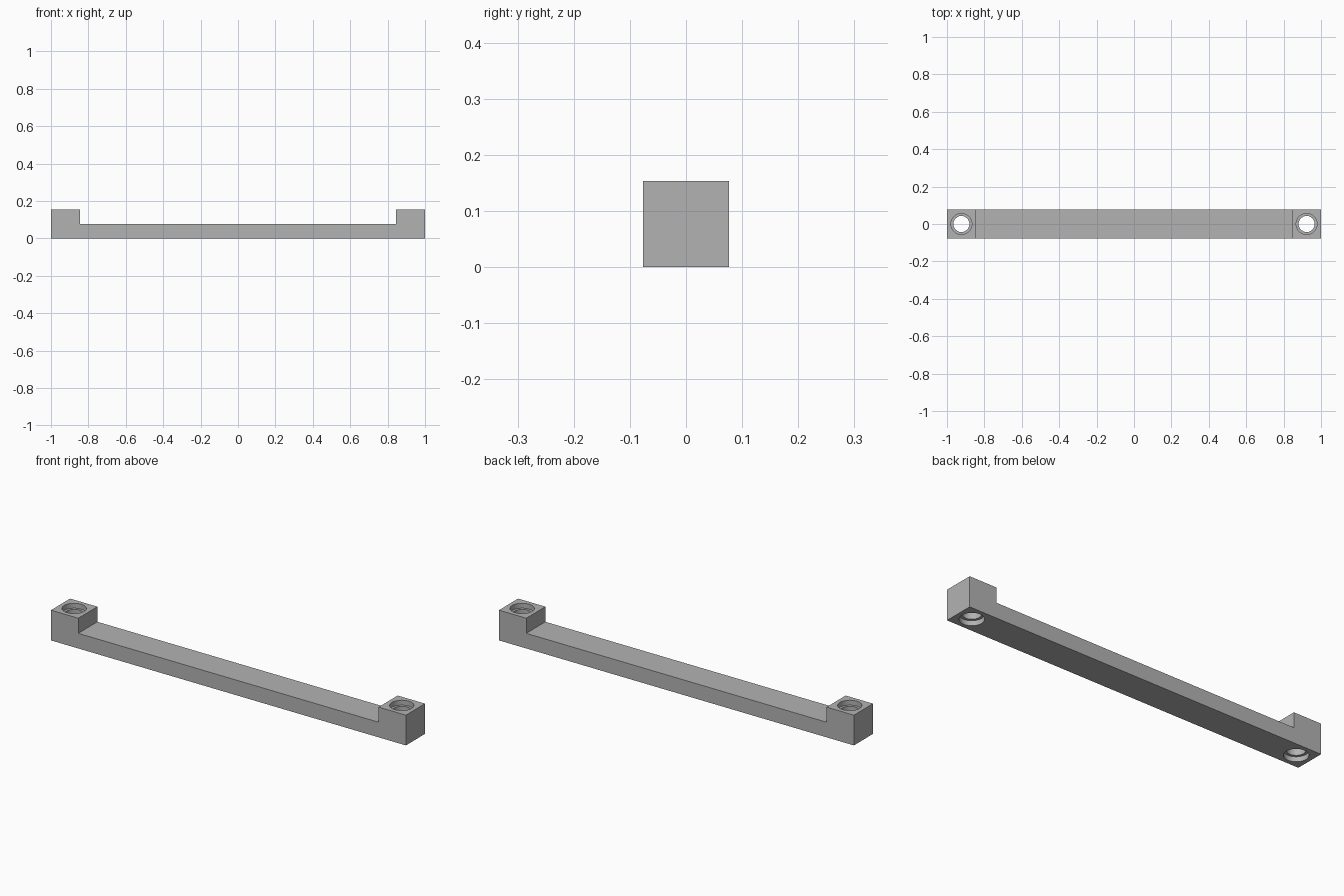
import bpy
import bmesh

WIDTH = HEIGHT = 0.154     # square section of the end blocks
BAR_TOP = HEIGHT / 2
BLOCK_IN = 0.846           # inner face of each end block
HOLE_X = 1 - HEIGHT / 2
BORE_R, RECESS_R, RECESS_DEPTH = 0.043, 0.056, 0.025

cube = bpy.data.objects.get("Cube")
if cube:
    bpy.data.objects.remove(cube, do_unlink=True)

grey = bpy.data.materials.new("plain grey")
grey.use_nodes = True
grey.diffuse_color = (0.45, 0.45, 0.45, 1)
grey.node_tree.nodes["Principled BSDF"].inputs["Base Color"].default_value = grey.diffuse_color


def add_object(name, bm):
    bmesh.ops.recalc_face_normals(bm, faces=bm.faces)
    mesh = bpy.data.meshes.new(name)
    bm.to_mesh(mesh)
    bm.free()
    mesh.materials.append(grey)
    obj = bpy.data.objects.new(name, mesh)
    bpy.context.collection.objects.link(obj)
    return obj


def stepped_cutter(x, sides=48):
    """Through bore with a wider recess at each end, lathed from a profile."""
    bm = bmesh.new()
    low, high, over = RECESS_DEPTH, HEIGHT - RECESS_DEPTH, 0.02
    profile = [(0, -over), (RECESS_R, -over), (RECESS_R, low), (BORE_R, low),
               (BORE_R, high), (RECESS_R, high), (RECESS_R, HEIGHT + over), (0, HEIGHT + over)]
    verts = [bm.verts.new((x + r, 0, z)) for r, z in profile]
    edges = [bm.edges.new(pair) for pair in zip(verts, verts[1:])]
    bmesh.ops.spin(bm, geom=verts + edges, cent=(x, 0, 0), axis=(0, 0, 1),
                   angle=6.2831853, steps=sides)
    bmesh.ops.remove_doubles(bm, verts=bm.verts, dist=0.0001)
    cutter = add_object("hole_cutter", bm)
    cutter.hide_render = True
    return cutter


# Handle bar with raised ends: side profile extruded across the width
bm = bmesh.new()
right_half = [(1, 0), (1, HEIGHT), (BLOCK_IN, HEIGHT), (BLOCK_IN, BAR_TOP)]
outline = right_half + [(-x, z) for x, z in reversed(right_half)]
side = bm.faces.new([bm.verts.new((x, -WIDTH / 2, z)) for x, z in outline])
extruded = bmesh.ops.extrude_face_region(bm, geom=[side])["geom"]
bmesh.ops.translate(bm, vec=(0, WIDTH, 0),
                    verts=[v for v in extruded if isinstance(v, bmesh.types.BMVert)])
bar = add_object("bar_with_raised_ends", bm)

# Stepped screw holes through both ends
bpy.context.view_layer.objects.active = bar
for x in (-HOLE_X, HOLE_X):
    cutter = stepped_cutter(x)
    cut = bar.modifiers.new("screw hole", 'BOOLEAN')
    cut.operation, cut.solver, cut.object = 'DIFFERENCE', 'EXACT', cutter
    bpy.ops.object.modifier_apply(modifier=cut.name)
    bpy.data.objects.remove(cutter, do_unlink=True)

# Round hole walls shade smooth, flat faces keep crisp edges
bpy.ops.object.select_all(action='DESELECT')
bar.select_set(True)
bpy.ops.object.shade_smooth_by_angle()
